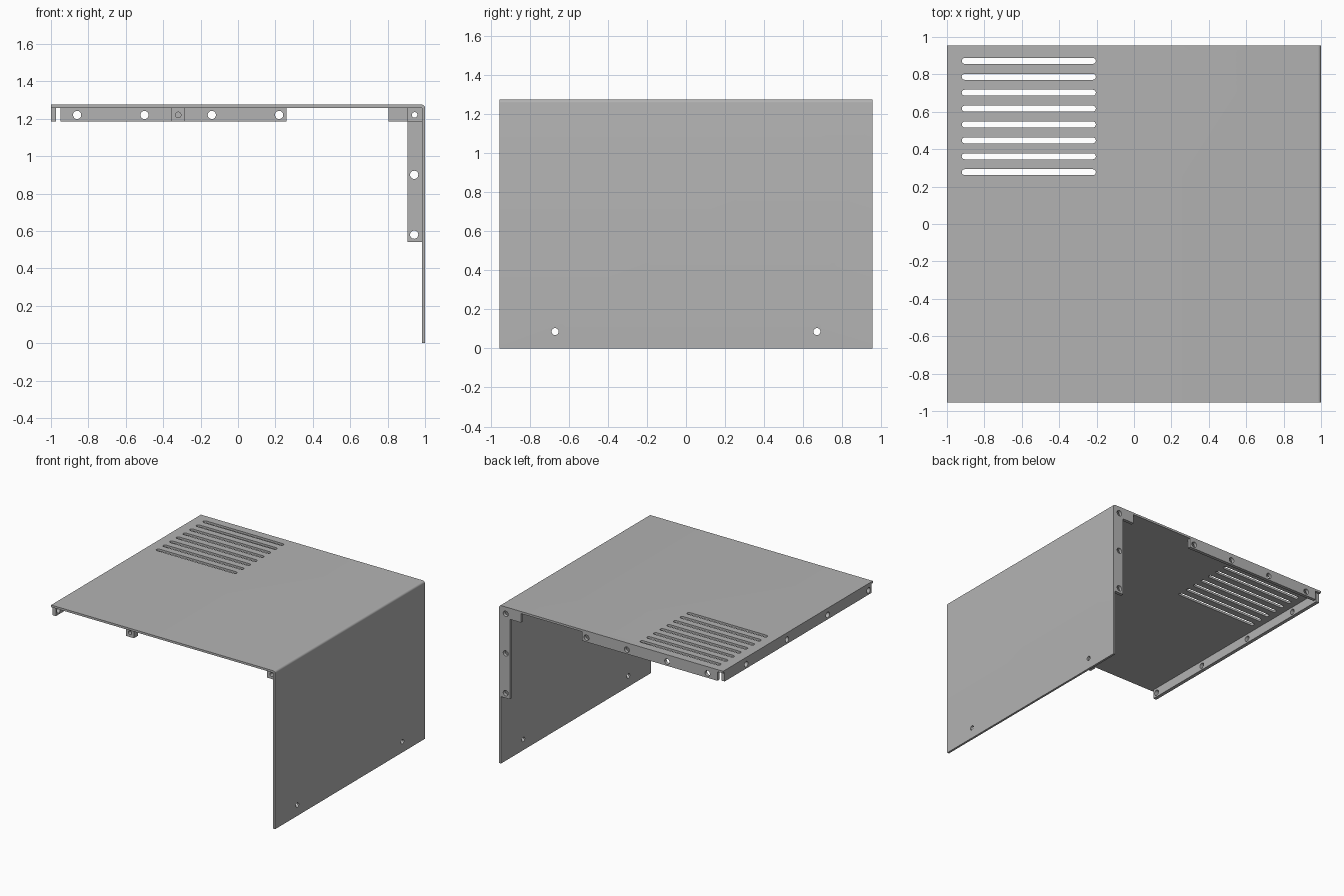
import bpy
import bmesh
from math import pi, sin, cos, radians
from mathutils import Matrix, Vector

if "Cube" in bpy.data.objects:
    bpy.data.objects.remove(bpy.data.objects["Cube"], do_unlink=True)

GREY = (0.45, 0.45, 0.45, 1)
metal = bpy.data.materials.new("grey sheet metal")
metal.use_nodes = True
metal.diffuse_color = GREY
metal.node_tree.nodes["Principled BSDF"].inputs["Base Color"].default_value = GREY

HALF_Y = 0.955
TOP = 1.275
SHEET = 0.017
UNDER = TOP - SHEET
DROP = 1.185
HOLE_Z = 1.22


def add_prism(bm, outline, offset):
    """Extrude a flat outline along the offset vector."""
    face = bm.faces.new([bm.verts.new(p) for p in outline])
    moved = bmesh.ops.extrude_face_region(bm, geom=[face])["geom"]
    verts = [v for v in moved if isinstance(v, bmesh.types.BMVert)]
    bmesh.ops.translate(bm, verts=verts, vec=offset)
    bmesh.ops.recalc_face_normals(bm, faces=bm.faces)


def box_outline(x0, x1, z0, z1, y):
    return [(x0, y, z0), (x1, y, z0), (x1, y, z1), (x0, y, z1)]


def add_drill(bm, centre, axis, radius):
    turn = Vector((0, 0, 1)).rotation_difference(Vector(axis)).to_matrix().to_4x4()
    bmesh.ops.create_cone(bm, cap_ends=True, segments=24, radius1=radius, radius2=radius,
                          depth=0.2, matrix=Matrix.Translation(centre) @ turn)


def make_object(name, bm):
    mesh = bpy.data.meshes.new(name)
    bm.to_mesh(mesh)
    bm.free()
    mesh.materials.append(metal)
    obj = bpy.data.objects.new(name, mesh)
    bpy.context.collection.objects.link(obj)
    return obj


def finish(name, bm, cuts):
    """Cut the openings out of a part and shade it."""
    obj = make_object(name, bm)
    cutter = make_object(name + "_cutter", cuts)
    cutter.hide_render = True
    mod = obj.modifiers.new("openings", "BOOLEAN")
    mod.solver = "EXACT"
    mod.object = cutter
    bpy.ops.object.select_all(action="DESELECT")
    obj.select_set(True)
    bpy.context.view_layer.objects.active = obj
    bpy.ops.object.modifier_apply(modifier=mod.name)
    bpy.data.objects.remove(cutter, do_unlink=True)
    bpy.ops.object.shade_smooth_by_angle(angle=radians(30))


# Folded sheet: top plate and side wall joined by a rounded bend
sheet = bmesh.new()
wall_in = 1 - SHEET
bend = [(wall_in + SHEET * sin(a), -HALF_Y, UNDER + SHEET * cos(a))
        for a in (i * pi / 12 for i in range(7))]
profile = [(-1, -HALF_Y, UNDER), (-1, -HALF_Y, TOP)] + bend
profile += [(1, -HALF_Y, 0), (wall_in, -HALF_Y, 0), (wall_in, -HALF_Y, UNDER)]
add_prism(sheet, profile, (0, 2 * HALF_Y, 0))

# Vent slots with rounded ends, and two wall holes
cuts = bmesh.new()
r = 0.016
for i in range(8):
    y = 0.872 - 0.085 * i
    ends = [(-0.22, -pi / 2), (-0.905, pi / 2)]
    slot = [(x + r * cos(start + k * pi / 8), y + r * sin(start + k * pi / 8), 1.2)
            for x, start in ends for k in range(9)]
    add_prism(cuts, slot, (0, 0, 0.15))
for y in (-0.67, 0.67):
    add_drill(cuts, (1, y, 0.086), (1, 0, 0), 0.018)
finish("folded_sheet", sheet, cuts)

# Back mounting strip
strip, cuts = bmesh.new(), bmesh.new()
add_prism(strip, box_outline(-0.95, 0.26, DROP, UNDER, HALF_Y), (0, -0.026, 0))
for i in range(4):
    add_drill(cuts, (-0.86 + 0.36 * i, HALF_Y, HOLE_Z), (0, 1, 0), 0.022)
finish("back_strip", strip, cuts)

# Right edge mounting strip
strip, cuts = bmesh.new(), bmesh.new()
add_prism(strip, box_outline(-1, -0.972, DROP, UNDER, -0.935), (0, 1.87, 0))
for i in range(4):
    add_drill(cuts, (-1, -0.9 + 0.52 * i, HOLE_Z), (1, 0, 0), 0.022)
finish("right_edge_strip", strip, cuts)

# Back corner bracket, L shaped
bracket, cuts = bmesh.new(), bmesh.new()
corner = [(0.805, UNDER), (0.805, DROP), (0.905, DROP), (0.905, 0.54),
          (wall_in, 0.54), (wall_in, UNDER)]
add_prism(bracket, [(x, HALF_Y, z) for x, z in corner], (0, -0.026, 0))
for z in (0.58, 0.9, HOLE_Z):
    add_drill(cuts, (0.942, HALF_Y, z), (0, 1, 0), 0.022)
finish("back_corner_bracket", bracket, cuts)

# Two small front tabs
for name, x0, x1 in (("front_middle_tab", -0.355, -0.285),
                     ("front_corner_tab", 0.905, wall_in)):
    tab, cuts = bmesh.new(), bmesh.new()
    add_prism(tab, box_outline(x0, x1, DROP, UNDER, -0.92), (0, 0.05, 0))
    add_drill(cuts, ((x0 + x1) / 2, -0.895, HOLE_Z), (0, 1, 0), 0.015)
    finish(name, tab, cuts)
